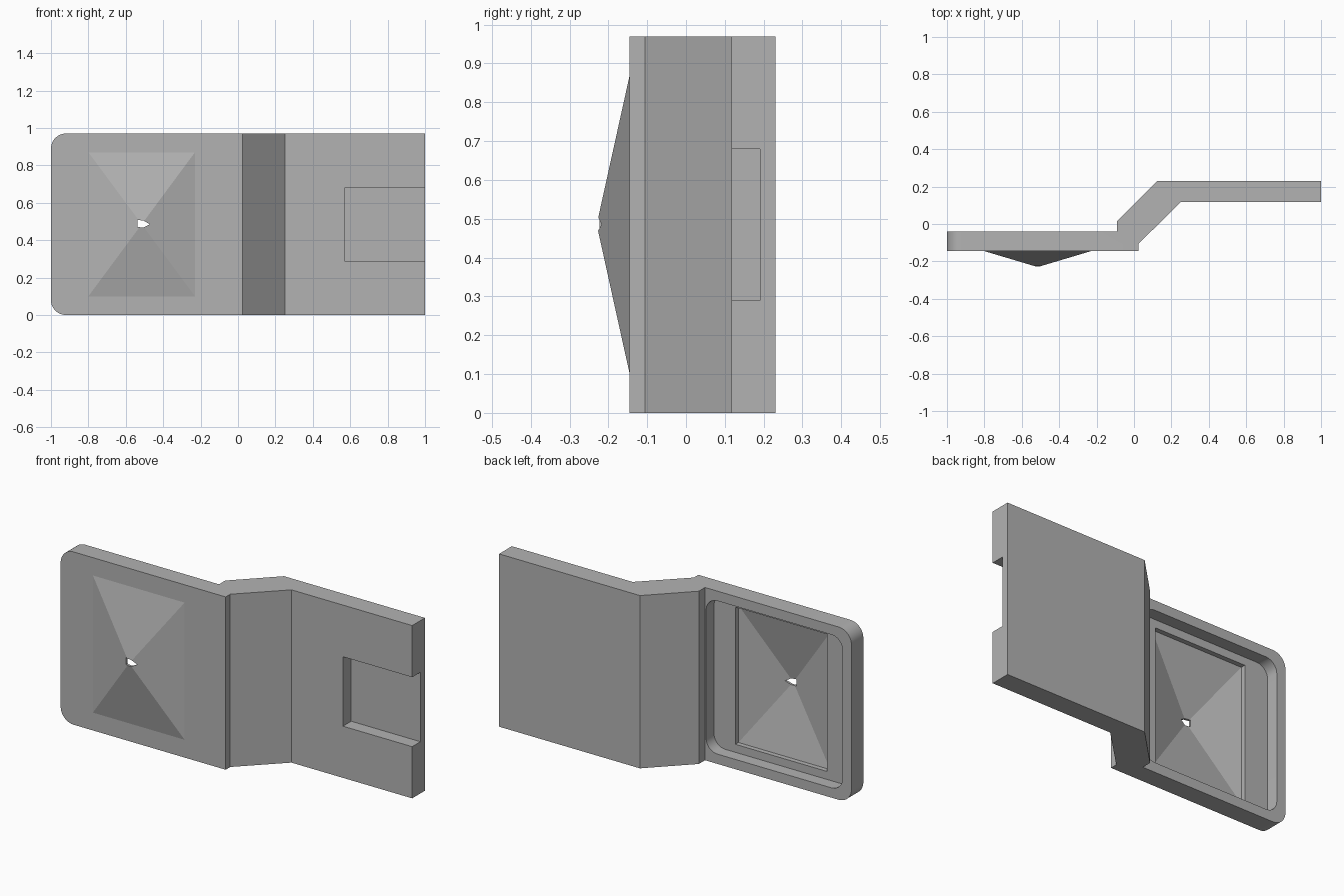
import bpy, bmesh, math

if "Cube" in bpy.data.objects:
    bpy.data.objects.remove(bpy.data.objects["Cube"], do_unlink=True)

HEIGHT = 0.97
MID = HEIGHT / 2

grey = bpy.data.materials.new("plain grey")
grey.use_nodes = True
grey.diffuse_color = (0.45, 0.45, 0.45, 1)
grey.node_tree.nodes["Principled BSDF"].inputs["Base Color"].default_value = grey.diffuse_color


def finish(bm, name):
    bmesh.ops.recalc_face_normals(bm, faces=bm.faces)
    mesh = bpy.data.meshes.new(name)
    bm.to_mesh(mesh)
    bm.free()
    mesh.materials.append(grey)
    obj = bpy.data.objects.new(name, mesh)
    bpy.context.collection.objects.link(obj)
    return obj


def prism(name, points, offset):
    """Extrude a closed outline of 3D points along an offset."""
    bm = bmesh.new()
    face = bm.faces.new([bm.verts.new(p) for p in points])
    ext = bmesh.ops.extrude_face_region(bm, geom=[face])
    verts = [v for v in ext["geom"] if isinstance(v, bmesh.types.BMVert)]
    bmesh.ops.translate(bm, verts=verts, vec=offset)
    return finish(bm, name)


def rounded_rect(x0, x1, z0, z1, y, r, steps=10):
    corners = [(x1 - r, z1 - r), (x0 + r, z1 - r), (x0 + r, z0 + r), (x1 - r, z0 + r)]
    pts = []
    for i, (cx, cz) in enumerate(corners):
        for s in range(steps + 1):
            a = math.pi / 2 * (i + s / steps)
            pts.append((cx + r * math.cos(a), y, cz + r * math.sin(a)))
    return pts


def rect(x0, x1, z0, z1, y):
    return [(x0, y, z0), (x1, y, z0), (x1, y, z1), (x0, y, z1)]


def pyramid(name, y_back, y_base, y_tip):
    """Four-sided point on a short straight collar, aimed to the front."""
    bm = bmesh.new()
    rings = [[bm.verts.new(p) for p in rect(-0.80, -0.23, 0.10, 0.87, y)]
             for y in (y_back, y_base)]
    tip = bm.verts.new((-0.515, y_tip, MID))
    bm.faces.new(rings[0])
    for i in range(4):
        j = (i + 1) % 4
        bm.faces.new([rings[0][i], rings[0][j], rings[1][j], rings[1][i]])
        bm.faces.new([rings[1][i], rings[1][j], tip])
    return finish(bm, name)


def boolean(target, tool, operation):
    tool.hide_render = True
    mod = target.modifiers.new(operation, 'BOOLEAN')
    mod.operation = operation
    mod.solver = 'EXACT'
    mod.object = tool
    bpy.context.view_layer.objects.active = target
    bpy.ops.object.modifier_apply(modifier=mod.name)
    bpy.data.objects.remove(tool, do_unlink=True)


# Stepped plate, seen from above as one bent strip
outline = [(-1, -0.145), (0.025, -0.145), (0.025, -0.105), (0.25, 0.117), (1, 0.117),
           (1, 0.23), (0.125, 0.23), (-0.09, 0.015), (-0.09, -0.04), (-1, -0.04)]
plate = prism("stepped_plate", [(x, y, 0) for x, y in outline], (0, 0, HEIGHT))

# Rounded corners on the free end
bm = bmesh.new()
bm.from_mesh(plate.data)
ends = [e for e in bm.edges
        if all(v.co.x < -0.99 for v in e.verts)
        and abs(e.verts[0].co.z - e.verts[1].co.z) < 0.01]
bmesh.ops.bevel(bm, geom=ends, offset=0.08, segments=10, profile=0.5, affect='EDGES')
bm.to_mesh(plate.data)
bm.free()

# Raised point on the front
boolean(plate, pyramid("front_point", -0.12, -0.145, -0.23), 'UNION')

# Rounded recess in the back, with the hollow of the point inside it
recess = prism("back_recess", rounded_rect(-0.945, -0.097, 0.055, HEIGHT - 0.055, -0.11, 0.07),
               (0, 0.2, 0))
boolean(plate, recess, 'DIFFERENCE')
boolean(plate, pyramid("point_hollow", -0.09, -0.137, -0.217), 'DIFFERENCE')

# Small hole through the tip
hole = [(-0.538, 0.47), (-0.505, 0.468), (-0.472, MID), (-0.505, 0.505), (-0.538, 0.508)]
boolean(plate, prism("tip_hole", [(x, -0.3, z) for x, z in hole], (0, 0.2, 0)), 'DIFFERENCE')

# Open notch at the straight end
boolean(plate, prism("end_notch", rect(0.57, 1.1, 0.29, 0.68, 0.05), (0, 0.14, 0)), 'DIFFERENCE')

# Smooth rounded corners, crisp everywhere else
bpy.ops.object.select_all(action='DESELECT')
plate.select_set(True)
bpy.context.view_layer.objects.active = plate
bpy.ops.object.shade_smooth_by_angle(angle=math.radians(11))
